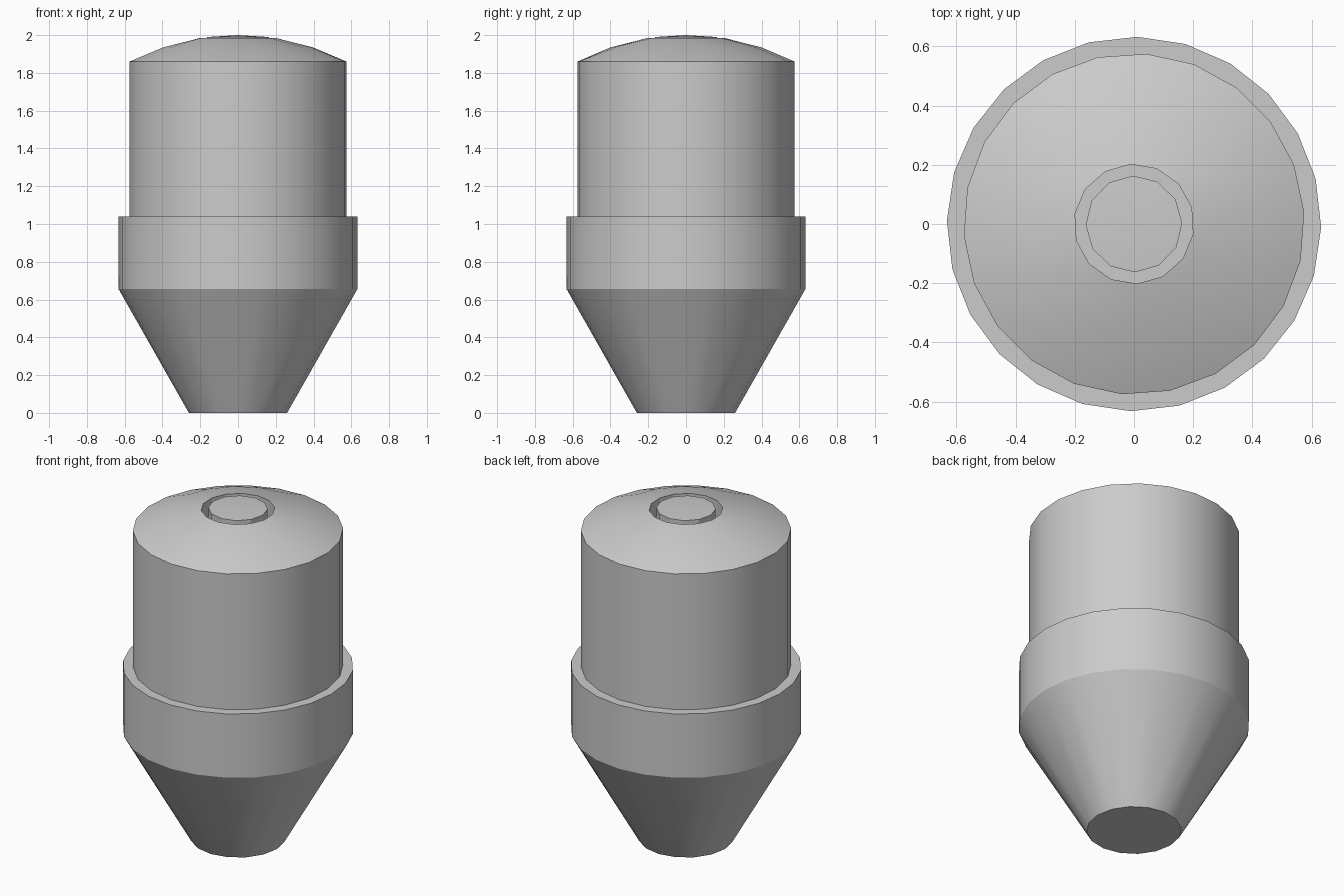
import bpy
import bmesh
import math

cube = bpy.data.objects.get("Cube")
if cube:
    bpy.data.objects.remove(cube, do_unlink=True)

grey = bpy.data.materials.new("plain_grey")
grey.use_nodes = True
colour = (0.6, 0.6, 0.6, 1)
grey.diffuse_color = colour
grey.node_tree.nodes["Principled BSDF"].inputs["Base Color"].default_value = colour


def ring(bm, radius, z, sides, turn):
    """Circle of vertices; returns (angle, vertex) pairs in turning order."""
    pairs = []
    for i in range(sides):
        a = math.radians(turn) + math.tau * i / sides
        pairs.append((a, bm.verts.new((radius * math.cos(a), radius * math.sin(a), z))))
    return pairs


def join(bm, low, high):
    """Skin two rings, whose side counts may differ."""
    n, m = len(low), len(high)
    if n == m:
        for i in range(n):
            k = (i + 1) % n
            bm.faces.new((low[i][1], low[k][1], high[k][1], high[i][1]))
        return
    i = j = 0
    while i < n or j < m:
        a, b = low[i % n][1], high[j % m][1]
        next_low = low[0][0] + math.tau * (i + 1) / n
        next_high = high[0][0] + math.tau * (j + 1) / m
        if j >= m or (i < n and next_low <= next_high):
            i += 1
            bm.faces.new((a, low[i % n][1], b))
        else:
            j += 1
            bm.faces.new((a, high[j % m][1], b))


bm = bmesh.new()
# Radius, height, sides, turn: from the bottom up and into the top groove
profile = [
    (0.26, 0.0, 16, 0),         # cone foot
    (0.632, 0.655, 24, -1),     # collar bottom
    (0.632, 1.04, 24, -1),      # collar top
    (0.576, 1.04, 22, 4),       # barrel bottom
    (0.576, 1.86, 22, 4),       # barrel top
    (0.4, 1.935, 18, 8),        # dome middle
    (0.202, 1.985, 14, 16),     # groove rim
    (0.202, 1.89, 14, 16),      # groove floor, outer
    (0.163, 1.89, 12, 1),       # groove floor, inner
    (0.163, 1.99, 12, 1),       # plug rim
]
rings = [ring(bm, *row) for row in profile]
for low, high in zip(rings, rings[1:]):
    join(bm, low, high)

# Flat foot and slightly peaked plug top
bm.faces.new([v for _, v in rings[0]])
peak = bm.verts.new((0, 0, 2))
top = [v for _, v in rings[-1]]
for a, b in zip(top, top[1:] + top[:1]):
    bm.faces.new((a, b, peak))
bmesh.ops.recalc_face_normals(bm, faces=bm.faces)

mesh = bpy.data.meshes.new("capsule_body")
bm.to_mesh(mesh)
bm.free()
mesh.materials.append(grey)
body = bpy.data.objects.new("capsule_body", mesh)
bpy.context.collection.objects.link(body)

# Soft walls with crisp rims
bpy.ops.object.select_all(action="DESELECT")
body.select_set(True)
bpy.context.view_layer.objects.active = body
bpy.ops.object.shade_smooth_by_angle(angle=math.radians(25))
